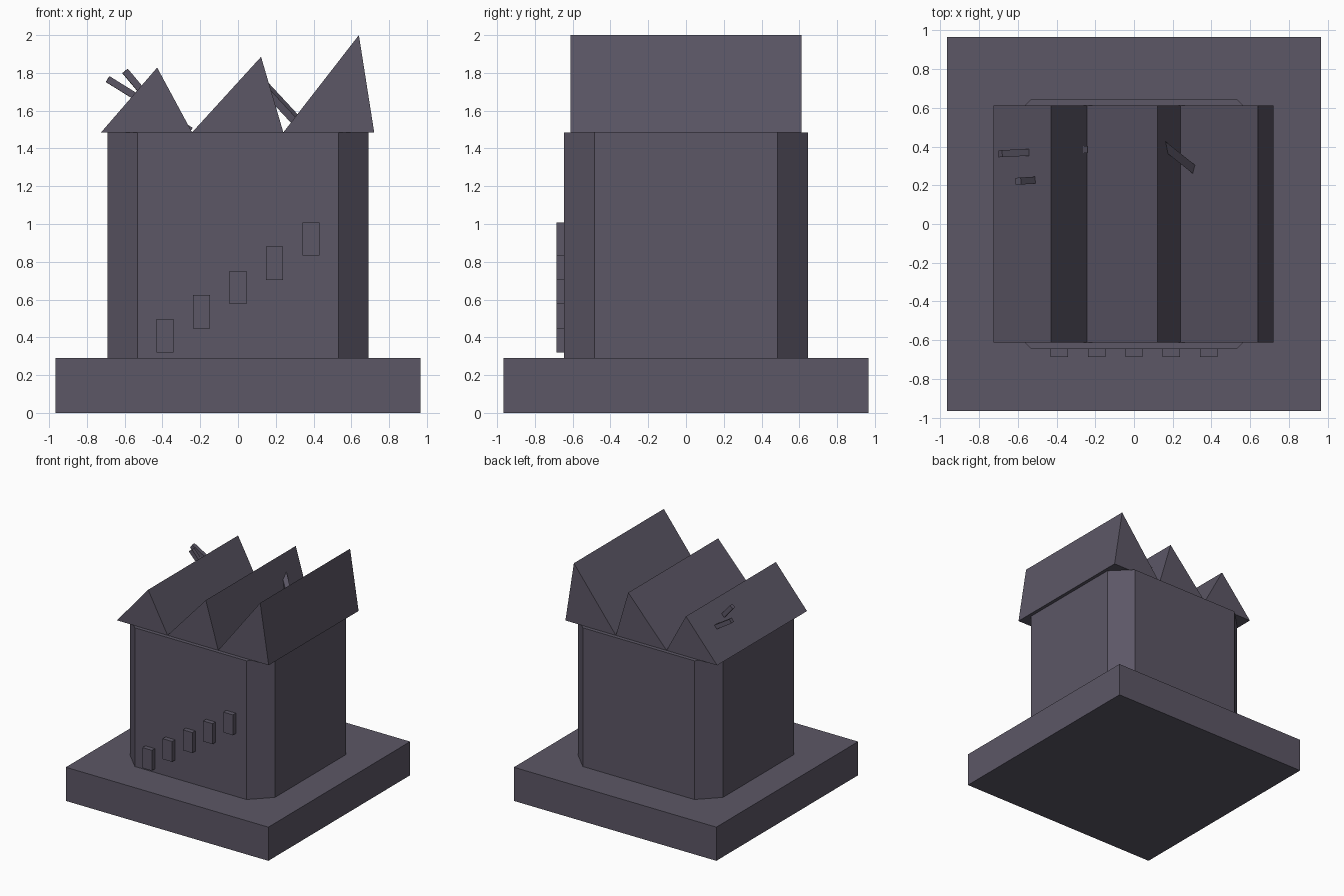
import bpy
from mathutils import Vector

if "Cube" in bpy.data.objects:
    bpy.data.objects.remove(bpy.data.objects["Cube"])

stone = bpy.data.materials.new("dusky purple grey")
stone.diffuse_color = (0.107, 0.095, 0.133, 1)
stone.use_nodes = True
stone.node_tree.nodes["Principled BSDF"].inputs["Base Color"].default_value = stone.diffuse_color


def add_mesh(name, verts, faces):
    mesh = bpy.data.meshes.new(name)
    mesh.from_pydata(verts, [], faces)
    mesh.materials.append(stone)
    obj = bpy.data.objects.new(name, mesh)
    bpy.context.collection.objects.link(obj)
    return obj


def prism(name, profile, offset):
    """Extrude a closed profile (counter-clockwise seen against the offset)."""
    n = len(profile)
    off = Vector(offset)
    verts = [Vector(p) for p in profile] + [Vector(p) + off for p in profile]
    faces = [tuple(reversed(range(n))), tuple(range(n, 2 * n))]
    faces += [(i, (i + 1) % n, n + (i + 1) % n, n + i) for i in range(n)]
    return add_mesh(name, verts, faces)


def box(name, lo, hi):
    (x0, y0, z0), (x1, y1, z1) = lo, hi
    base = [(x0, y0, z0), (x1, y0, z0), (x1, y1, z0), (x0, y1, z0)]
    return prism(name, base, (0, 0, z1 - z0))


def stick(name, start, end, size):
    """Square beam running from start to end."""
    a, b = Vector(start), Vector(end)
    d = (b - a).normalized()
    side = Vector((0, 0, 1)).cross(d).normalized() * size / 2
    up = d.cross(side).normalized() * size / 2
    ring = [a - side - up, a + side - up, a + side + up, a - side + up]
    return prism(name, ring, b - a)


# Square plinth
box("plinth", (-0.965, -0.965, 0), (0.965, 0.965, 0.29))

# Tower body with chamfered corners
W, D, C, Z0, Z1 = 0.692, 0.645, 0.16, 0.29, 1.485
outline = [(-W + C, -D), (W - C, -D), (W, -D + C), (W, D - C),
           (W - C, D), (-W + C, D), (-W, D - C), (-W, -D + C)]
prism("tower_body", [(x, y, Z0) for x, y in outline], (0, 0, Z1 - Z0))

# Three leaning roof ridges: left eave, ridge x, ridge z, right eave
for i, (xl, xr, zr, xe) in enumerate([(-0.725, -0.428, 1.828, -0.243),
                                      (-0.243, 0.122, 1.885, 0.24),
                                      (0.24, 0.64, 2.0, 0.721)]):
    # profile wound so that the back cap faces +y
    tri = [(xl, -0.612, Z1), (xr, -0.612, zr), (xe, -0.612, Z1)]
    prism(f"roof_ridge_{i + 1}", tri, (0, 1.224, 0))

# Rising row of wall steps on the front
for i in range(5):
    x, z = (i - 2) * 0.193, 0.664 + (i - 2) * 0.128
    box(f"wall_step_{i + 1}", (x - 0.045, -0.686, z - 0.088),
        (x + 0.045, -0.646, z + 0.088))

# Thin beams stuck through the roof
stick("roof_beam_1", (-0.69, 0.363, 1.767), (-0.25, 0.385, 1.494), 0.036)
stick("roof_beam_2", (-0.598, 0.221, 1.81), (-0.38, 0.235, 1.55), 0.036)
stick("roof_beam_3", (0.125, 0.43, 1.745), (0.34, 0.258, 1.513), 0.042)
